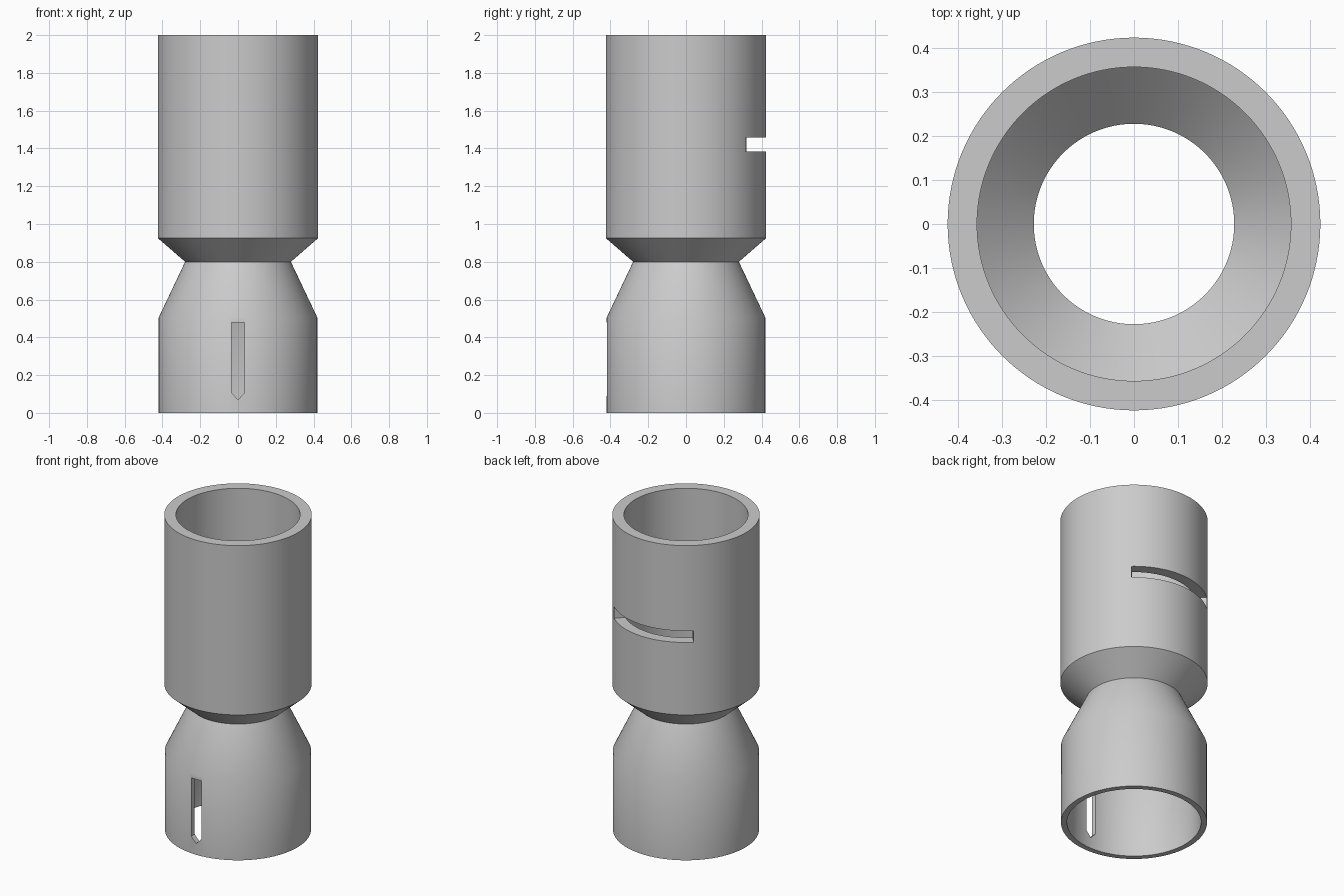
import bpy, bmesh
from math import sin, cos, radians, tau
from mathutils import Vector

SEGMENTS = 128

cube = bpy.data.objects.get("Cube")
if cube:
    bpy.data.objects.remove(cube, do_unlink=True)

grey = bpy.data.materials.new("plain grey")
grey.use_nodes = True
grey.diffuse_color = (0.6, 0.6, 0.6, 1)
grey.node_tree.nodes["Principled BSDF"].inputs["Base Color"].default_value = (0.6, 0.6, 0.6, 1)


def make_object(name, bm):
    bmesh.ops.recalc_face_normals(bm, faces=bm.faces)
    mesh = bpy.data.meshes.new(name)
    bm.to_mesh(mesh)
    bm.free()
    mesh.materials.append(grey)
    obj = bpy.data.objects.new(name, mesh)
    bpy.context.collection.objects.link(obj)
    return obj


def lathe(name, profile):
    """Revolve a closed (radius, height) outline about z."""
    bm = bmesh.new()
    rings = [[bm.verts.new((r * cos(tau * i / SEGMENTS), r * sin(tau * i / SEGMENTS), z))
              for i in range(SEGMENTS)] for r, z in profile]
    for a, b in zip(rings, rings[1:] + rings[:1]):
        for i in range(SEGMENTS):
            j = (i + 1) % SEGMENTS
            bm.faces.new((a[i], a[j], b[j], b[i]))
    return make_object(name, bm)


def prism(name, outline, depth):
    """Extrude a flat outline along a vector."""
    bm = bmesh.new()
    face = bm.faces.new([bm.verts.new(p) for p in outline])
    new = bmesh.ops.extrude_face_region(bm, geom=[face])["geom"]
    verts = [v for v in new if isinstance(v, bmesh.types.BMVert)]
    bmesh.ops.translate(bm, verts=verts, vec=Vector(depth))
    obj = make_object(name, bm)
    obj.hide_render = True
    return obj


# Hollow body: wide upper tube, funnel neck, flared lower skirt
body = lathe("waisted_tube", [
    (0.42, 0), (0.42, 0.505), (0.28, 0.8), (0.424, 0.925), (0.424, 2),
    (0.357, 2), (0.357, 0.925), (0.228, 0.8), (0.386, 0.505), (0.386, 0)])

# Pointed vertical slot through the front of the skirt
w = 0.035
front_slot = prism("front_slot_cutter", [
    (x, -0.6, z) for x, z in
    ((-w, 0.478), (-w, 0.108), (0, 0.07), (w, 0.108), (w, 0.478))], (0, 0.4, 0))

# Curved horizontal slot through the back of the upper tube
angles = [radians(48 + 83 * i / 32) for i in range(33)]
arc = [(0.5 * cos(a), 0.5 * sin(a), 1.385) for a in angles]
arc += [(0.3 * cos(a), 0.3 * sin(a), 1.385) for a in reversed(angles)]
back_slot = prism("back_slot_cutter", arc, (0, 0, 0.073))

# Cut both slots, then drop the cutters
bpy.ops.object.select_all(action="DESELECT")
bpy.context.view_layer.objects.active = body
body.select_set(True)
for cutter in (front_slot, back_slot):
    mod = body.modifiers.new("slot", "BOOLEAN")
    mod.operation = "DIFFERENCE"
    mod.solver = "EXACT"
    mod.object = cutter
    bpy.ops.object.modifier_apply(modifier=mod.name)
    bpy.data.objects.remove(cutter, do_unlink=True)

bpy.ops.object.shade_smooth_by_angle(angle=radians(30))
